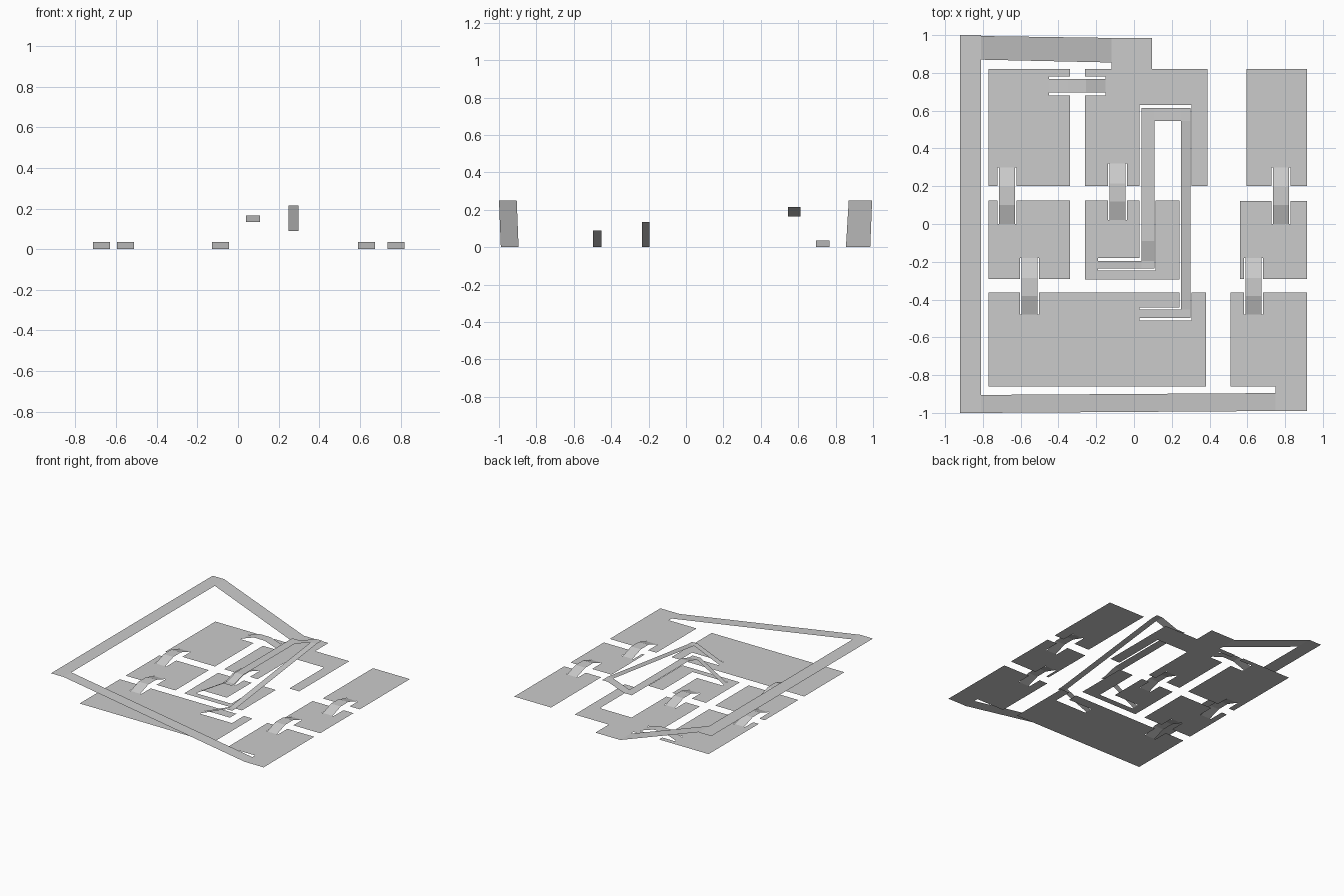
import bpy

if "Cube" in bpy.data.objects:
    bpy.data.objects.remove(bpy.data.objects["Cube"])

def add_mesh(name, verts, faces):
    me = bpy.data.meshes.new(name)
    me.from_pydata(verts, [], faces)
    me.update()
    ob = bpy.data.objects.new(name, me)
    bpy.context.collection.objects.link(ob)
    return ob

def ribbon(name, pairs):
    """Strip of quads between pairs of left/right points."""
    verts = [p for pair in pairs for p in pair]
    faces = [(2*i, 2*i + 1, 2*i + 3, 2*i + 2) for i in range(len(pairs) - 1)]
    ob = add_mesh(name, verts, faces)
    if ob.data.polygons[0].normal.z < 0:
        ob.data.flip_normals()
    return ob

def plate(name, rects, holes):
    """Flat sheet: union of rectangles minus rectangular cut-outs."""
    xs = sorted({v for r in rects + holes for v in r[:2]})
    ys = sorted({v for r in rects + holes for v in r[2:]})
    inside = lambda x, y, rs: any(a < x < b and c < y < d for a, b, c, d in rs)
    index, verts, faces = {}, [], []
    def vert(x, y):
        if (x, y) not in index:
            index[(x, y)] = len(verts)
            verts.append((x, y, 0))
        return index[(x, y)]
    for a, b in zip(xs, xs[1:]):
        for c, d in zip(ys, ys[1:]):
            mx, my = (a + b) / 2, (c + d) / 2
            if inside(mx, my, rects) and not inside(mx, my, holes):
                faces.append([vert(a, c), vert(b, c), vert(b, d), vert(a, d)])
    add_mesh(name, verts, faces)

SLIT = 0.008
holes = []

# Small arched bridges cut from the plates, spanning the gaps
arch = [(0, 0), (0.1, 0.035), (0.195, 0.035), (0.3, 0)]
for i, (x, y) in enumerate([(-0.672, 0), (-0.087, 0.02), (0.778, 0),
                            (-0.553, -0.48), (0.632, -0.48)]):
    w = 0.042
    ribbon(f"bridge_{i + 1}", [((x - w, y + t, z), (x + w, y + t, z)) for t, z in arch])
    holes.append((x - w - SLIT, x + w + SLIT, y, y + 0.3))
ribbon("cross_bridge", [((-0.45 + t, 0.695, z), (-0.45 + t, 0.768, z)) for t, z in arch])
holes.append((-0.45, -0.15, 0.68, 0.78))

# Channels left by the raised inner strip
holes += [(0.03, 0.305, 0.2, 0.63), (0.03, 0.115, -0.245, 0.125),
          (-0.19, 0.03, -0.245, -0.18), (0.24, 0.305, -0.51, -0.36),
          (0.03, 0.24, -0.51, -0.443)]

# Flat plates
plate("back_left_plate", [(-0.77, -0.34, 0.2, 0.82)], holes)
plate("back_middle_plate", [(-0.26, 0.39, 0.2, 0.82), (-0.12, 0.095, 0.82, 0.985)], holes)
plate("back_right_plate", [(0.595, 0.915, 0.2, 0.82)], holes)
plate("centre_left_plate", [(-0.77, -0.34, -0.29, 0.125)], holes)
plate("centre_plate", [(-0.26, 0.24, -0.295, 0.125)], holes)
plate("centre_right_plate", [(0.56, 0.915, -0.29, 0.122)], holes)
plate("front_left_plate", [(-0.77, 0.38, -0.86, -0.363)], holes)
plate("front_right_plate", [(0.51, 0.915, -0.86, -0.363), (0.75, 0.915, -0.99, -0.86)], holes)

# Long raised strip running round the outside
ribbon("outer_strip", [
    ((-0.12, 0.985, 0), (-0.12, 0.855, 0)),
    ((-0.81, 0.995, 0.25), (-0.81, 0.87, 0.25)),
])
ribbon("outer_strip_left", [((-0.92, y, 0.25), (-0.81, y, 0.25))
                            for y in (-1, -0.905, 0.87, 1)])
ribbon("outer_strip_front", [
    ((-0.81, -1, 0.25), (-0.81, -0.905, 0.25)),
    ((0.75, -0.99, 0), (0.75, -0.895, 0)),
])

# Raised inner strip: rises, turns back, crosses over, comes down again
ribbon("inner_strip_rise", [((x, -0.235, z), (x, -0.195, z))
                            for x, z in [(-0.19, 0), (0.04, 0.135), (0.108, 0.135)]])
ribbon("inner_strip_left", [((0.04, y, z), (0.108, y, z))
                            for y, z in [(-0.195, 0.135), (-0.09, 0.165), (0.545, 0.165), (0.613, 0.165)]])
ribbon("inner_strip_top", [((x, 0.545, z), (x, 0.613, z))
                           for x, z in [(0.108, 0.165), (0.248, 0.215), (0.298, 0.215)]])
ribbon("inner_strip_right", [((0.248, y, z), (0.298, y, z))
                             for y, z in [(0.545, 0.215), (-0.453, 0.09), (-0.498, 0.09)]])
ribbon("inner_strip_fall", [((x, -0.498, z), (x, -0.453, z))
                            for x, z in [(0.248, 0.09), (0.03, 0)]])
